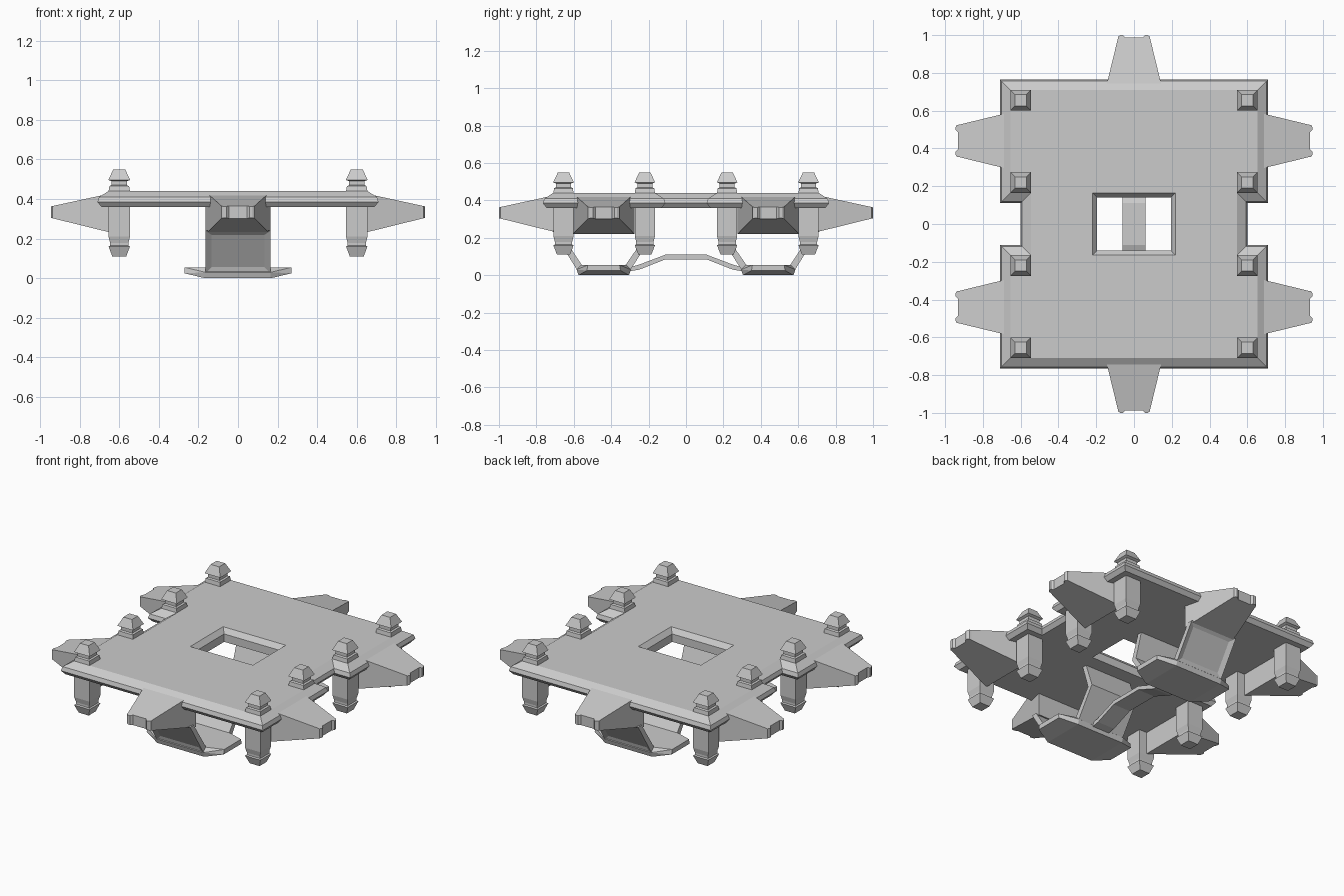
import bpy, bmesh
from mathutils import Matrix, Vector
from math import radians

if "Cube" in bpy.data.objects:
    bpy.data.objects.remove(bpy.data.objects["Cube"])


def finish(name, bm):
    bmesh.ops.recalc_face_normals(bm, faces=bm.faces)
    me = bpy.data.meshes.new(name)
    bm.to_mesh(me)
    bm.free()
    ob = bpy.data.objects.new(name, me)
    bpy.context.collection.objects.link(ob)
    return ob


def loft(name, rings):
    """Skin matching rings of 3D points and cap both ends."""
    bm = bmesh.new()
    vs = [[bm.verts.new(p) for p in r] for r in rings]
    n = len(vs[0])
    for a, b in zip(vs, vs[1:]):
        for i in range(n):
            j = (i + 1) % n
            bm.faces.new((a[i], a[j], b[j], b[i]))
    bm.faces.new(vs[0])
    bm.faces.new(vs[-1])
    return finish(name, bm)


def rect(hx, hy, z):
    return [(hx, hy, z), (-hx, hy, z), (-hx, -hy, z), (hx, -hy, z)]


# deck: notched outline with bevelled rim
def deck_ring(d, z):
    q = [(0.71 - d, 0.765 - d), (0.71 - d, 0.11 + d), (0.60 - d, 0.11 + d)]
    right = q + [(x, -y) for x, y in reversed(q)]
    left = [(-x, y) for x, y in reversed(right)]
    return [(x, y, z) for x, y in right + left]


deck = loft("deck", [deck_ring(0.02, 0.36), deck_ring(0, 0.385),
                     deck_ring(0.008, 0.41), deck_ring(0.055, 0.44)])

# central opening with chamfered lip
cutter = loft("opening_cutter", [rect(0.195, 0.14, 0.3), rect(0.195, 0.14, 0.41),
                                 rect(0.22, 0.165, 0.44), rect(0.25, 0.195, 0.476)])
cutter.hide_render = True
cutter.hide_viewport = True
mod = deck.modifiers.new("opening", "BOOLEAN")
mod.operation = "DIFFERENCE"
mod.object = cutter

# capped posts
post_profile = [(0.035, 0.11), (0.054, 0.16), (0.046, 0.165), (0.046, 0.178),
                (0.054, 0.21), (0.054, 0.44), (0.05, 0.465), (0.04, 0.47),
                (0.04, 0.49), (0.055, 0.497), (0.03, 0.55)]
for sx in (-1, 1):
    for y in (-0.655, -0.22, 0.22, 0.655):
        p = loft("post", [rect(r, r, z) for r, z in post_profile])
        p.location = (sx * 0.6, y, 0)

# tapered fins with notched tips
half = [(0, 0.165), (0.325, 0.086), (0.338, 0.084), (0.345, 0.072),
        (0.345, 0.058), (0.332, 0.045)]
plan = half + [(u, -v) for u, v in reversed(half)]


def fin(x, y, angle):
    k = 1 / 0.345
    f = loft("fin", [[(u, v, 0.22 + 0.085 * u * k) for u, v in plan],
                     [(u, v, 0.438 - 0.075 * u * k) for u, v in plan]])
    f.location = (x, y, 0)
    f.rotation_euler.z = radians(angle)


for s in (-1, 1):
    fin(0, s * 0.655, 90 * s)
    for t in (-1, 1):
        fin(s * 0.6, t * 0.44, 0 if s > 0 else 180)


# strips with a side profile (y, z) extruded across x
def strip(name, profile, hw, s):
    return loft(name, [[(x, s * y, z) for y, z in profile] for x in (-hw, hw)])


for s in (-1, 1):
    # foot pad with raised, narrowed ends
    bm = bmesh.new()
    for sx in (-1, 1):
        for sy in (-1, 1):
            for x, y, z in ((0.165, 0.135, 0), (0.165, 0.145, 0.03), (0.165, 0.12, 0.055),
                            (0.27, 0.09, 0.025), (0.27, 0.085, 0.055)):
                bm.verts.new((sx * x, s * 0.44 + sy * y, z))
    bmesh.ops.convex_hull(bm, input=bm.verts)
    bmesh.ops.dissolve_limit(bm, angle_limit=0.02, verts=bm.verts, edges=bm.edges)
    finish("foot_pad", bm)

    # outer strut with recessed panel on its outward face
    strut = strip("outer_strut", [(0.58, 0.025), (0.715, 0.24), (0.68, 0.24), (0.55, 0.045)],
                  0.165, s)
    bm = bmesh.new()
    bm.from_mesh(strut.data)
    bm.normal_update()
    face = min(bm.faces, key=lambda f: f.normal.dot(Vector((0, -s, 0.6))))
    bmesh.ops.inset_region(bm, faces=[face], thickness=0.045, depth=-0.01)
    bm.to_mesh(strut.data)
    bm.free()

    # inner strut, bent back up to the deck
    strip("inner_strut", [(0.30, 0.025), (0.18, 0.21), (0.235, 0.37),
                          (0.265, 0.37), (0.215, 0.21), (0.33, 0.045)], 0.165, s)

# bridge joining the two feet
top = [(0.31, 0.04), (0.25, 0.057), (0.11, 0.11)]
low = [(0.11, 0.085), (0.25, 0.03), (0.31, 0.02)]
path = (top + [(-y, z) for y, z in reversed(top)]
        + [(-y, z) for y, z in reversed(low)] + low)
strip("bridge", path, 0.06, 1)
